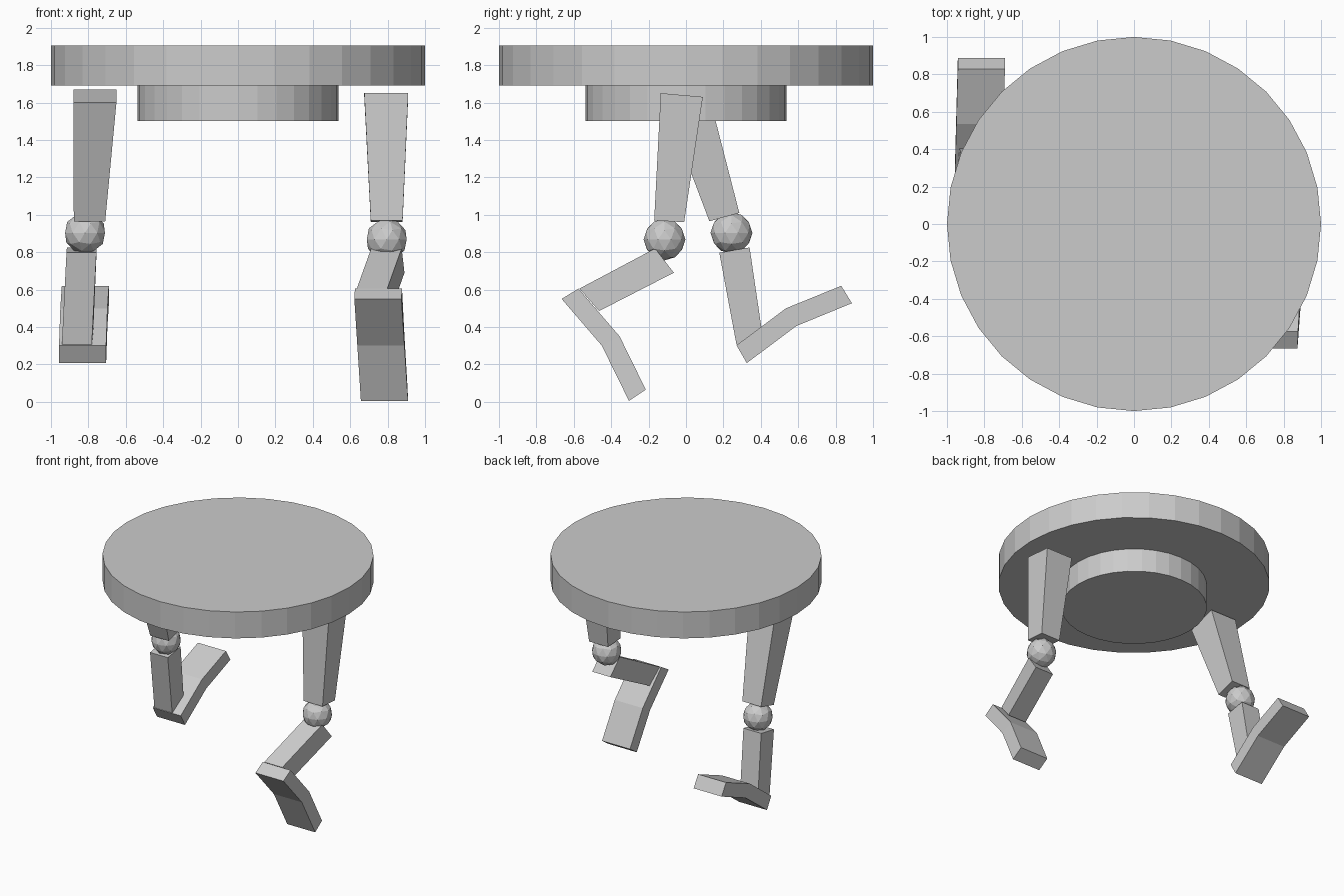
import bpy, bmesh

if "Cube" in bpy.data.objects:
    bpy.data.objects.remove(bpy.data.objects["Cube"])


def disc(name, radius, z0, z1):
    bpy.ops.mesh.primitive_cylinder_add(vertices=32, radius=radius, depth=z1 - z0,
                                        location=(0, 0, (z0 + z1) / 2))
    bpy.context.object.name = name


def ball(name, loc):
    bpy.ops.mesh.primitive_ico_sphere_add(subdivisions=2, radius=0.112, location=loc)
    bpy.context.object.name = name


def bar(name, width, stations):
    """Loft of four-sided sections; each station is two edges along x,
    given as (left x, y, z), with width a number or one per station."""
    bm = bmesh.new()
    rings = []
    for i, (a, b) in enumerate(stations):
        w = width[i] if isinstance(width, tuple) else width
        pts = [a, (a[0] + w, a[1], a[2]), (b[0] + w, b[1], b[2]), b]
        rings.append([bm.verts.new(p) for p in pts])
    for r, s in zip(rings, rings[1:]):
        for k in range(4):
            n = (k + 1) % 4
            bm.faces.new((r[k], r[n], s[n], s[k]))
    bm.faces.new(rings[0][::-1])
    bm.faces.new(rings[-1])
    bmesh.ops.recalc_face_normals(bm, faces=bm.faces[:])
    me = bpy.data.meshes.new(name)
    bm.to_mesh(me)
    bm.free()
    bpy.context.collection.objects.link(bpy.data.objects.new(name, me))


# Table top and the hub under it
disc("table_top", 1.0, 1.69, 1.905)
disc("under_hub", 0.537, 1.50, 1.69)

# Right leg, kicking back towards the front of the frame
bar("right_thigh", (0.235, 0.17), [
    ((0.675, -0.135, 1.65), (0.675, 0.09, 1.63)),
    ((0.71, -0.17, 0.97), (0.71, -0.01, 0.96))])
ball("right_knee", (0.795, -0.115, 0.868))
bar("right_shin", 0.163, [
    ((0.712, -0.165, 0.82), (0.727, -0.065, 0.69)),
    ((0.635, -0.57, 0.605), (0.655, -0.465, 0.485))])
bar("right_foot", 0.252, [
    ((0.625, -0.575, 0.605), (0.622, -0.665, 0.55)),
    ((0.638, -0.355, 0.35), (0.638, -0.45, 0.30)),
    ((0.655, -0.215, 0.065), (0.657, -0.305, 0.005))])

# Left leg, stepping forward with its toe raised
bar("left_thigh", (0.23, 0.168), [
    ((-0.88, -0.115, 1.60), (-0.88, 0.115, 1.67)),
    ((-0.878, 0.125, 0.965), (-0.875, 0.285, 1.01))])
ball("left_knee", (-0.818, 0.243, 0.903))
bar("left_shin", 0.16, [
    ((-0.917, 0.178, 0.797), (-0.915, 0.34, 0.825)),
    ((-0.942, 0.27, 0.305), (-0.935, 0.41, 0.35))])
bar("left_foot", 0.252, [
    ((-0.957, 0.27, 0.302), (-0.957, 0.325, 0.207)),
    ((-0.95, 0.535, 0.50), (-0.95, 0.59, 0.405)),
    ((-0.942, 0.83, 0.62), (-0.942, 0.887, 0.527))])
